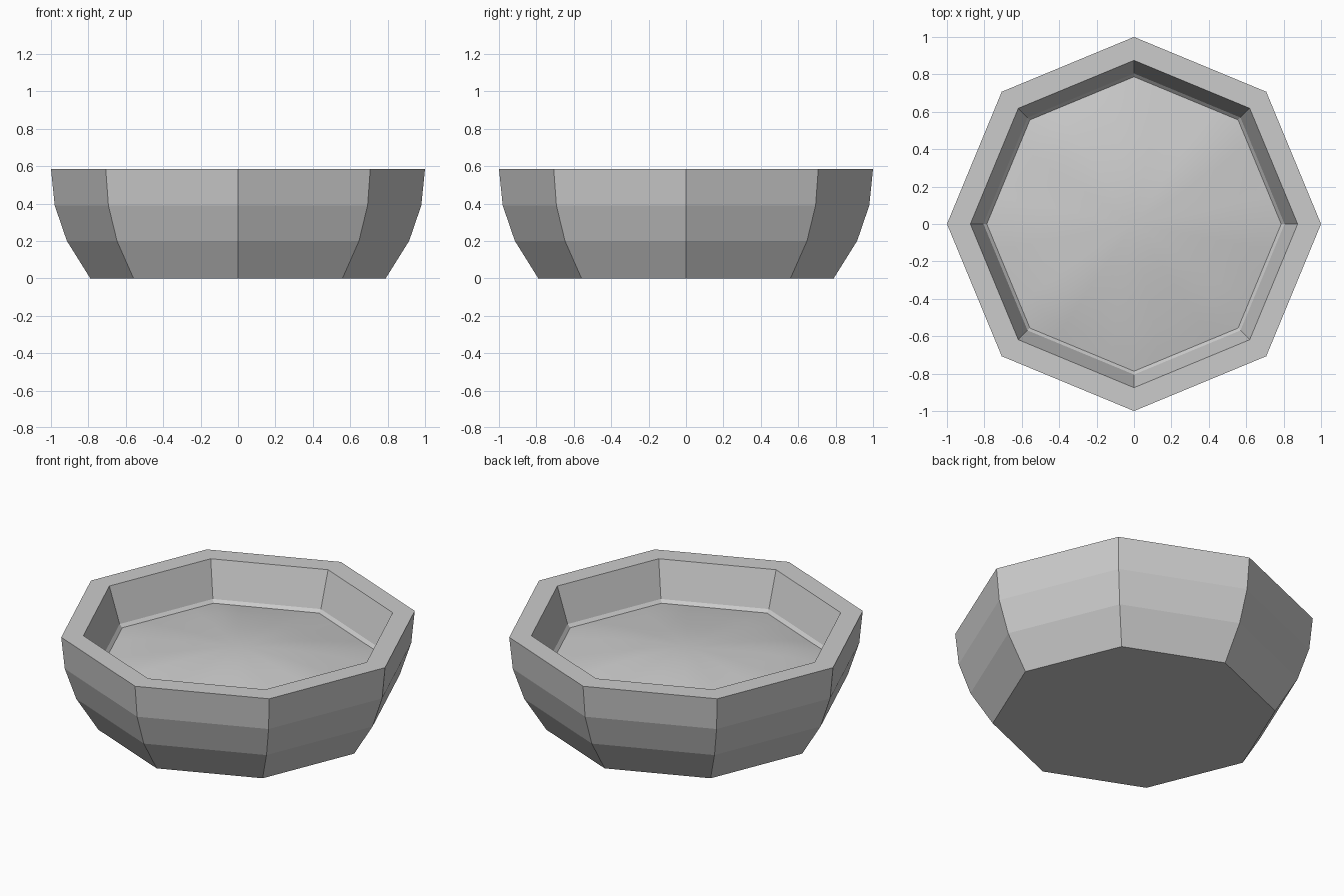
import bpy, bmesh
from math import cos, sin, pi

if "Cube" in bpy.data.objects:
    bpy.data.objects.remove(bpy.data.objects["Cube"])

SIDES = 8


def ring(bm, r, z, n=SIDES):
    return [bm.verts.new((r * cos(2 * pi * i / n), r * sin(2 * pi * i / n), z)) for i in range(n)]


def bridge(bm, a, b):
    n = len(a)
    for i in range(n):
        j = (i + 1) % n
        bm.faces.new((a[i], a[j], b[j], b[i]))


def finish(bm, name):
    bmesh.ops.recalc_face_normals(bm, faces=bm.faces)
    me = bpy.data.meshes.new(name)
    bm.to_mesh(me)
    bm.free()
    ob = bpy.data.objects.new(name, me)
    bpy.context.collection.objects.link(ob)
    return ob


# Eight-sided bowl: base, outer wall, flat rim, inner wall down to the filling
profile = [(0.79, 0.0), (0.915, 0.2), (0.98, 0.39), (1.0, 0.585),
           (0.875, 0.585), (0.805, 0.37), (0.785, 0.35)]
bm = bmesh.new()
rings = [ring(bm, r, z) for r, z in profile]
for a, b in zip(rings, rings[1:]):
    bridge(bm, a, b)
bm.faces.new(rings[0])
finish(bm, "bowl")


# Heaped, gently uneven filling that meets the inner wall
def fill_height(x, y, t):
    dome = 0.085 * (1 - t * t)
    ripple = 0.008 * sin(4 * x + 1.0) * cos(5 * y - 0.5) * (1 - t ** 4)
    return 0.352 + dome + ripple


STEPS = 8
bm = bmesh.new()
centre = bm.verts.new((0, 0, fill_height(0, 0, 0)))
previous = None
for k in range(1, STEPS + 1):
    t = k / STEPS
    corners = [(0.787 * t * cos(2 * pi * i / SIDES), 0.787 * t * sin(2 * pi * i / SIDES))
               for i in range(SIDES)]
    current = []
    for i, (x0, y0) in enumerate(corners):
        x1, y1 = corners[(i + 1) % SIDES]
        for s in range(4):
            x, y = x0 + (x1 - x0) * s / 4, y0 + (y1 - y0) * s / 4
            current.append(bm.verts.new((x, y, fill_height(x, y, t))))
    if previous:
        bridge(bm, previous, current)
    else:
        for i in range(len(current)):
            bm.faces.new((centre, current[i], current[(i + 1) % len(current)]))
    previous = current
for f in bm.faces:
    f.normal_update()
    f.smooth = True
    if f.normal.z < 0:
        f.normal_flip()
finish(bm, "filling")
